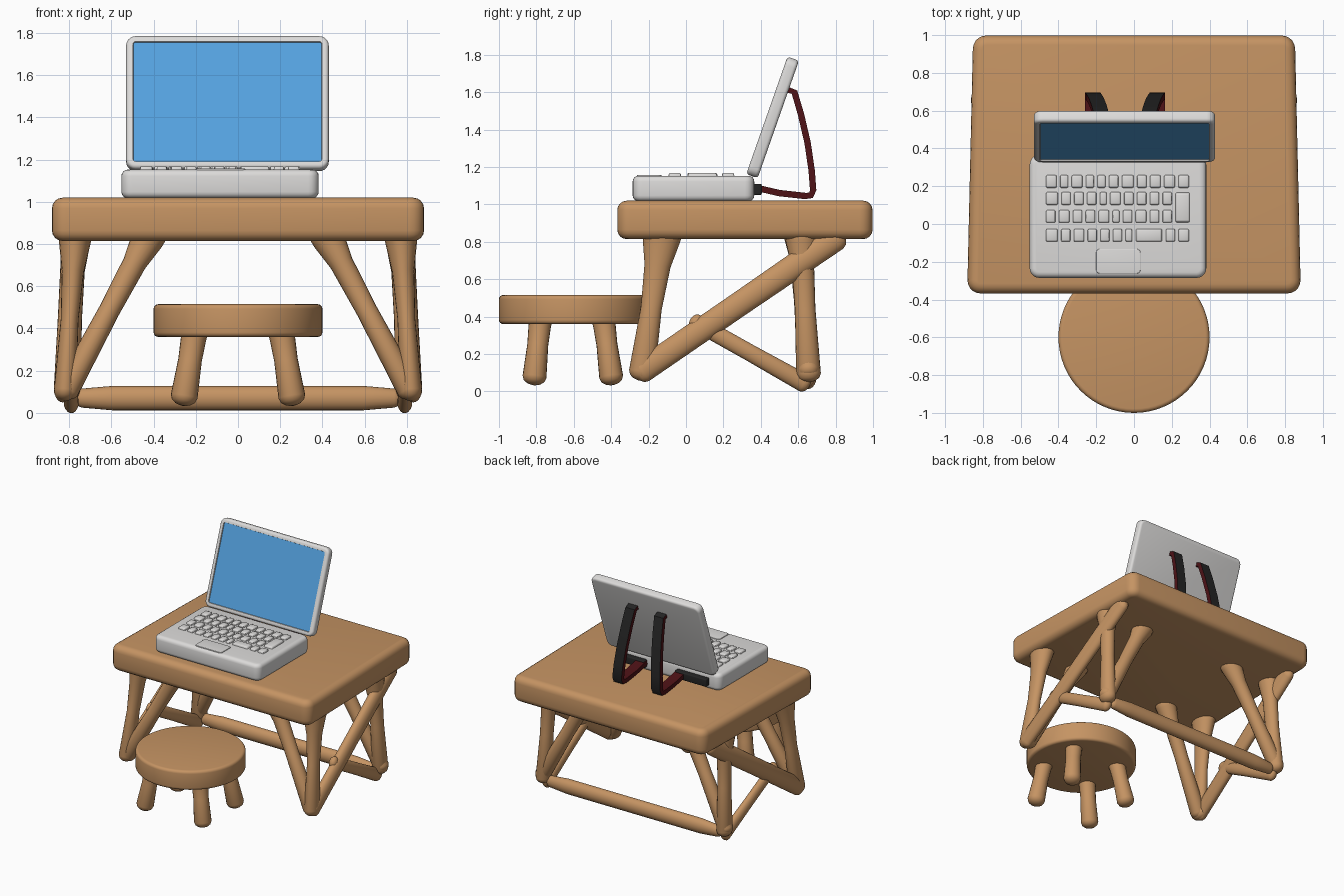
import bpy, bmesh, math
from mathutils import Vector as V

if "Cube" in bpy.data.objects:
    bpy.data.objects.remove(bpy.data.objects["Cube"])


def material(name, rgb):
    m = bpy.data.materials.new(name)
    m.diffuse_color = (*rgb, 1)
    m.use_nodes = True
    m.node_tree.nodes["Principled BSDF"].inputs["Base Color"].default_value = m.diffuse_color
    return m


WOOD = material("wood", (0.56, 0.295, 0.125))
GREY = material("light grey", (0.72, 0.71, 0.70))
BLUE = material("screen blue", (0.09, 0.36, 0.74))
BLACK = material("black", (0.018, 0.018, 0.018))
RED = material("dark red", (0.075, 0.006, 0.008))


def finish(bm, name, mats, loc=(0, 0, 0), rot_x=0):
    bmesh.ops.recalc_face_normals(bm, faces=bm.faces)
    me = bpy.data.meshes.new(name)
    bm.to_mesh(me)
    bm.free()
    me.shade_smooth()
    me.set_sharp_from_angle(angle=math.radians(42))
    for m in mats:
        me.materials.append(m)
    ob = bpy.data.objects.new(name, me)
    ob.location = loc
    ob.rotation_euler.x = rot_x
    bpy.context.collection.objects.link(ob)
    return ob


def rounded_box(size, corner, edge, axis=2):
    """Slab with rounded outline around `axis` and softened rims."""
    bm = bmesh.new()
    bmesh.ops.create_cube(bm, size=1)
    for v in bm.verts:
        v.co = V(a * b for a, b in zip(v.co, size))
    along = [e for e in bm.edges if abs(e.verts[0].co[axis] - e.verts[1].co[axis]) > 1e-5]
    bmesh.ops.bevel(bm, geom=along, offset=corner, segments=5, profile=0.5, affect='EDGES')
    bm.normal_update()
    rim = [e for e in bm.edges if abs(e.verts[0].co[axis] - e.verts[1].co[axis]) < 1e-5]
    bmesh.ops.bevel(bm, geom=rim, offset=edge, segments=4, profile=0.5, affect='EDGES')
    bm.normal_update()
    return bm


def limb(name, p0, p1, prof, u=(1, 0, 0), flat=1.0, n=20):
    """Round-ended tapered strut; prof = (fraction, radius), flat squashes along u."""
    p0, p1 = V(p0), V(p1)
    d = (p1 - p0).normalized()
    w = d.cross(V(u)).normalized()
    u = w.cross(d)
    caps = [math.radians(a) for a in (12, 35, 60)]
    r0, r1 = prof[0][1], prof[-1][1]
    rings = [(p0 - d * r0 * 0.7 * math.cos(a), r0 * math.sin(a)) for a in caps]
    rings += [(p0.lerp(p1, t), r) for t, r in prof]
    rings += [(p1 + d * r1 * 0.7 * math.cos(a), r1 * math.sin(a)) for a in reversed(caps)]
    bm = bmesh.new()
    loops = []
    for c, r in rings:
        loops.append([bm.verts.new(c + u * r * flat * math.cos(2 * math.pi * k / n)
                                   + w * r * math.sin(2 * math.pi * k / n)) for k in range(n)])
    for a, b in zip(loops, loops[1:]):
        for k in range(n):
            bm.faces.new((a[k], a[(k + 1) % n], b[(k + 1) % n], b[k]))
    bm.faces.new(loops[0])
    bm.faces.new(loops[-1])
    return finish(bm, name, [WOOD])


# Desk top, a touch narrower at the back
bm = rounded_box((1.735, 1.365, 0.205), 0.07, 0.05)
for v in bm.verts:
    v.co.x *= 1 - 0.018 * (v.co.y / 0.68)
finish(bm, "desk_top", [WOOD], (0, 0.315, 0.917))

# Desk frame, same on both sides
for s, side in ((-1, "left"), (1, "right")):
    limb(f"front_leg_{side}", (s * .82, -.235, .105), (s * .77, -.125, .86),
         [(0, .07), (.45, .056), (.75, .07), (.93, .1), (1, .11)], flat=.75)
    limb(f"back_leg_{side}", (s * .80, .655, .095), (s * .77, .615, .86),
         [(0, .066), (.45, .055), (.75, .06), (.93, .085), (1, .09)], flat=.85)
    for end, y0, y1 in (("front", -.235, -.14), ("back", .655, .6)):
        limb(f"{end}_brace_{side}", (s * .81, y0, .11), (s * .41, y1, .86),
             [(0, .058), (.5, .05), (.8, .056), (.95, .078), (1, .08)], u=(0, 1, 0))
    limb(f"side_brace_{side}", (s * .83, -.235, .11), (s * .79, .80, .82),
         [(0, .066), (.5, .066), (1, .07)], flat=.65)
    limb(f"lower_brace_{side}", (s * .81, .05, .37), (s * .79, .63, .045),
         [(0, .045), (.5, .045), (1, .05)], flat=.7)
limb("back_rail", (-.74, .65, .07), (.74, .65, .07),
     [(0, .045), (.1, .058), (.9, .058), (1, .045)], u=(0, 1, 0), flat=.8)

# Stool
bm = bmesh.new()
bmesh.ops.create_cone(bm, cap_ends=True, segments=64, radius1=.4, radius2=.4, depth=.155)
rim = [e for e in bm.edges if abs(e.verts[0].co.z - e.verts[1].co.z) < 1e-5]
bmesh.ops.bevel(bm, geom=rim, offset=.022, segments=4, profile=.5, affect='EDGES')
finish(bm, "stool_seat", [WOOD], (0, -.6, .4375))
for sx in (-1, 1):
    for sy in (-1, 1):
        limb("stool_leg", (sx * .255, -.605 + sy * .205, .078), (sx * .2, -.61 + sy * .165, .42),
             [(0, .064), (.5, .056), (.8, .06), (1, .07)])

# Laptop base, keys and touch pad
finish(rounded_box((.935, .65, .135), .05, .03), "laptop_base", [GREY], (-.085, .04, 1.085))
bm = bmesh.new()


def key(x0, x1, y0, y1):
    g = .008
    vs = bmesh.ops.create_cube(bm, size=1)["verts"]
    for v in vs:
        k = .88 if v.co.z > 0 else 1
        v.co = V(((x0 + x1) / 2 + v.co.x * k * (x1 - x0 - 2 * g),
                  (y0 + y1) / 2 + v.co.y * k * (y1 - y0 - 2 * g), 1.155 + v.co.z * .026))


rows = ((.225, .30, (1.1, .9, 1.1, .9, .9, 1, 1.2, 1, 1.1, 1.1, 1.1)),
        (.135, .21, (1.2, 1, 1, 1, .8, 1.1, 1, 1, 1, 1)),
        (.04, .21, (1, 1.1, 1, 1, 1.1, .8, 1, 1.1, 1, 1)),
        (-.06, .30, (1.2, 1, 1.1, 1, 1, 1, .8, 2.4, 1, 1.1)))
for y, end, widths in rows:
    x, unit = -.475, (end + .475) / sum(widths)
    for w in widths:
        key(x, x + w * unit, y - .043, y + .043)
        x += w * unit
key(.21, .305, -.003, .178)
bmesh.ops.bevel(bm, geom=bm.edges[:], offset=.006, segments=2, profile=.5, affect='EDGES')
finish(bm, "keys", [GREY])
finish(rounded_box((.235, .13, .012), .02, .003), "touch_pad", [GREY], (-.083, -.197, 1.152))

# Laptop lid with an inset screen
bm = rounded_box((.96, .065, .666), .045, .018, axis=1)
front = max((f for f in bm.faces if f.normal.y < -.99), key=lambda f: f.calc_area())
bmesh.ops.inset_individual(bm, faces=[front], thickness=.014, depth=0)
bmesh.ops.inset_individual(bm, faces=[front], thickness=.002, depth=-.008)
front.material_index = 1
finish(bm, "laptop_lid", [GREY, BLUE], (-.05, .463, 1.465), -.338)

# Lid supports: bent straps, black outside and red inside
path = ((.535, 1.615), (.58, 1.6), (.615, 1.48), (.65, 1.33), (.672, 1.18), (.68, 1.075),
        (.668, 1.048), (.635, 1.045), (.50, 1.06), (.37, 1.09))
for name, x_top, x_low, pad0, pad1 in (("left", -.175, -.22, -.46, -.18), ("right", .08, .125, .09, .33)):
    bm = bmesh.new()
    rings = []
    for i, (y, z) in enumerate(path):
        a, b = path[max(i - 1, 0)], path[min(i + 1, len(path) - 1)]
        t = V((0, b[0] - a[0], b[1] - a[1])).normalized()
        n = V((0, t.z, -t.y)) * .017
        x = x_top + (x_low - x_top) * min(1, max(0, (1.6 - z) / .5))
        c, w = V((x, y, z)), V((.04, 0, 0))
        rings.append([bm.verts.new(p) for p in (c - w - n, c + w - n, c + w + n, c - w + n)])
    for a, b in zip(rings, rings[1:]):
        for k in range(4):
            f = bm.faces.new((a[k], a[(k + 1) % 4], b[(k + 1) % 4], b[k]))
            f.material_index = 0 if k == 0 else 1
    bm.faces.new(rings[0])
    bm.faces.new(rings[-1])
    finish(bm, f"support_strap_{name}", [BLACK, RED])
    finish(rounded_box((pad1 - pad0, .06, .06), .012, .008), f"support_pad_{name}", [BLACK],
           ((pad0 + pad1) / 2, .375, 1.08))
